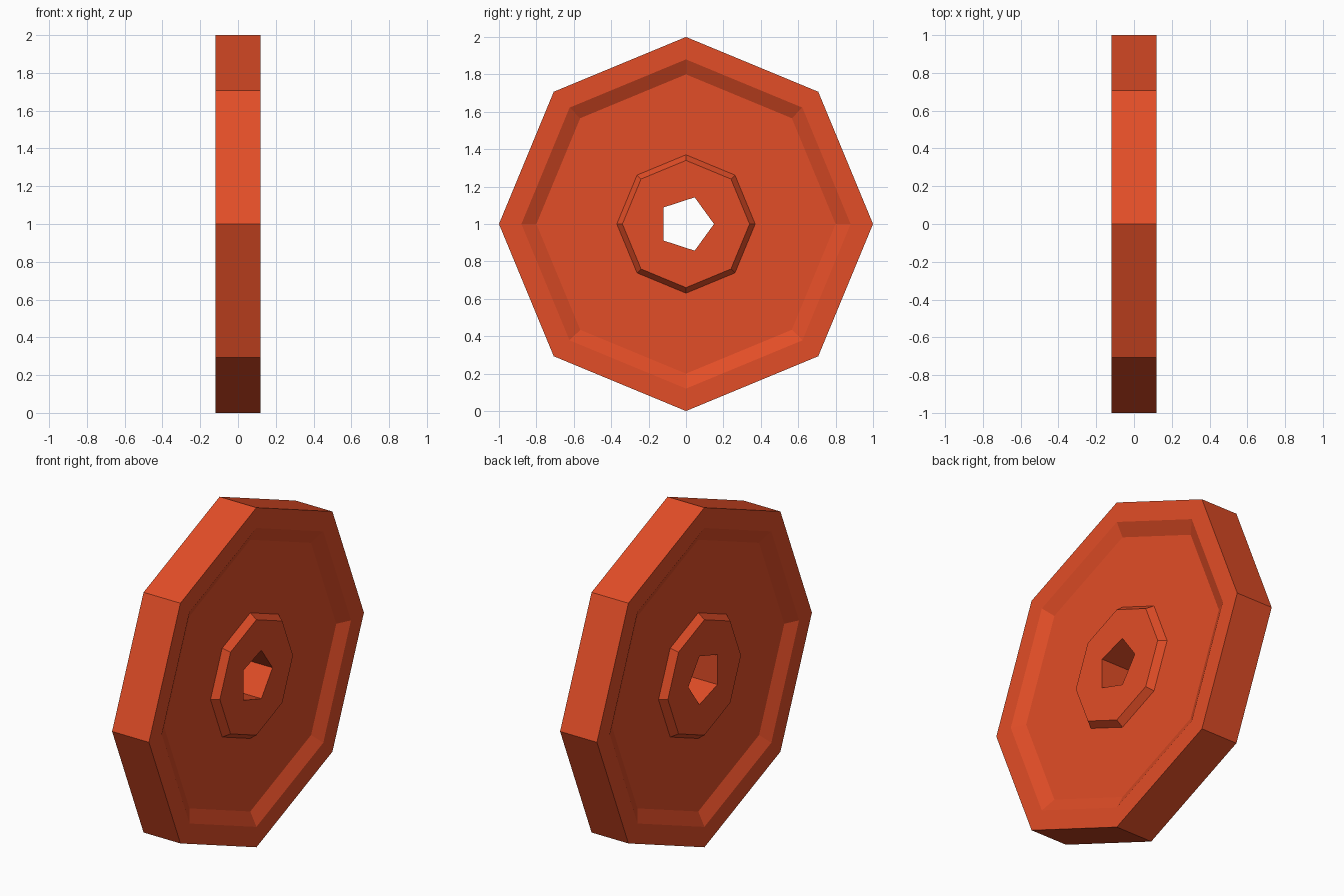
import bpy
import bmesh
from math import cos, sin, tau

cube = bpy.data.objects.get("Cube")
if cube:
    bpy.data.objects.remove(cube, do_unlink=True)

RIM_X, FLOOR_X = 0.12, 0.08   # half thickness at the rim and at the sunken face
SIDES, BORE_SIDES = 8, 5


def lathe(name, profile, sides):
    """Turn (x, radius) pairs about the x axis and cap both ends."""
    bm = bmesh.new()
    rings = []
    for x, r in profile:
        angles = [tau * i / sides for i in range(sides)]
        rings.append([bm.verts.new((x, r * cos(a), 1 + r * sin(a))) for a in angles])
    for a, b in zip(rings, rings[1:]):
        for i in range(sides):
            j = (i + 1) % sides
            bm.faces.new((a[i], a[j], b[j], b[i]))
    bm.faces.new(rings[0])
    bm.faces.new(rings[-1])
    bmesh.ops.recalc_face_normals(bm, faces=bm.faces)
    mesh = bpy.data.meshes.new(name)
    bm.to_mesh(mesh)
    bm.free()
    obj = bpy.data.objects.new(name, mesh)
    bpy.context.collection.objects.link(obj)
    return obj


# Orange red paint
paint = bpy.data.materials.new("orange_red")
paint.use_nodes = True
color = (0.76, 0.075, 0.02, 1)
paint.diffuse_color = color
paint.node_tree.nodes["Principled BSDF"].inputs["Base Color"].default_value = color

# Octagonal wheel: raised hub, sunken face, sloped lip and rim on both sides
half = [(RIM_X, 0.34), (FLOOR_X, 0.37), (FLOOR_X, 0.80), (RIM_X, 0.88), (RIM_X, 1.0)]
wheel = lathe("wheel", half + [(-x, r) for x, r in reversed(half)], SIDES)
wheel.data.materials.append(paint)

# Five-sided axle hole cut straight through the hub
cutter = lathe("axle_hole_cutter", [(-0.3, 0.15), (0.3, 0.15)], BORE_SIDES)
cutter.hide_render = True
cutter.data.materials.append(paint)
bore = wheel.modifiers.new("axle_hole", "BOOLEAN")
bore.operation = "DIFFERENCE"
bore.solver = "EXACT"
bore.object = cutter
bpy.context.view_layer.objects.active = wheel
bpy.ops.object.modifier_apply(modifier=bore.name)
bpy.data.objects.remove(cutter, do_unlink=True)
